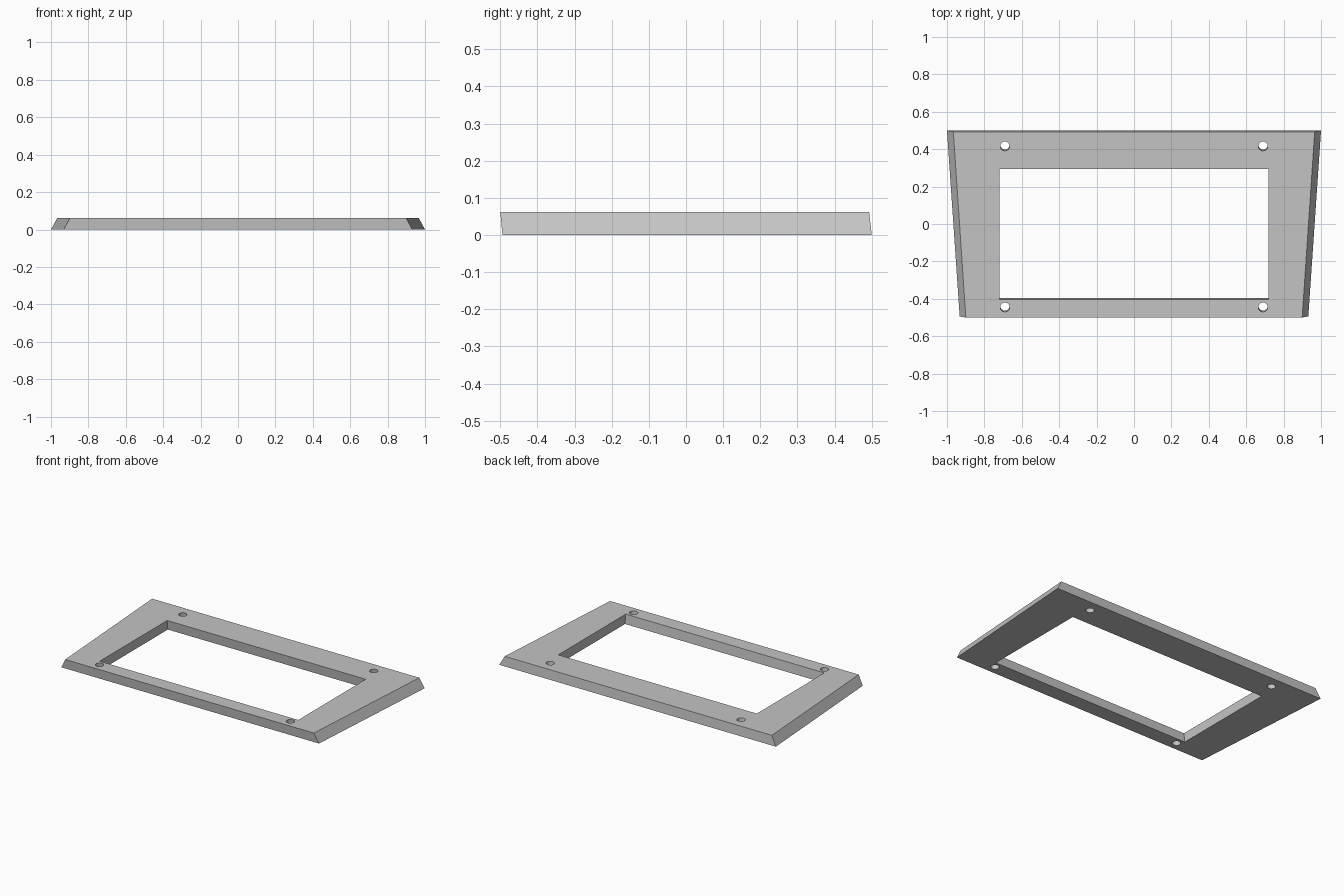
import bpy, bmesh, math

if "Cube" in bpy.data.objects:
    bpy.data.objects.remove(bpy.data.objects["Cube"])

H = 0.062        # plate thickness
LEAN = -0.007    # every front/back wall and bore leans this far toward -y at the top

grey = bpy.data.materials.new("plain grey")
grey.diffuse_color = (0.55, 0.55, 0.55, 1)
grey.use_nodes = True
grey.node_tree.nodes["Principled BSDF"].inputs["Base Color"].default_value = grey.diffuse_color


def loft(name, bottom, top, z0=0.0, z1=H):
    """Solid between two matching outlines."""
    bm = bmesh.new()
    lo = [bm.verts.new((x, y, z0)) for x, y in bottom]
    hi = [bm.verts.new((x, y, z1)) for x, y in top]
    bm.faces.new(lo[::-1])
    bm.faces.new(hi)
    n = len(lo)
    for i in range(n):
        j = (i + 1) % n
        bm.faces.new((lo[i], lo[j], hi[j], hi[i]))
    bmesh.ops.recalc_face_normals(bm, faces=bm.faces)
    mesh = bpy.data.meshes.new(name)
    bm.to_mesh(mesh)
    bm.free()
    mesh.materials.append(grey)
    obj = bpy.data.objects.new(name, mesh)
    bpy.context.collection.objects.link(obj)
    return obj


def trapezoid(front, back, y0, y1):
    return [(-front, y0), (front, y0), (back, y1), (-back, y1)]


def cut(target, name, outline):
    """Leaning cut through the plate; the outline is given at z = 0."""
    shift = lambda z: [(x, y + LEAN * z / H) for x, y in outline]
    cutter = loft(name, shift(-0.05), shift(H + 0.05), -0.05, H + 0.05)
    cutter.hide_render = True
    cutter.hide_set(True)
    mod = target.modifiers.new(name, 'BOOLEAN')
    mod.operation = 'DIFFERENCE'
    mod.solver = 'EXACT'
    mod.object = cutter


# Tapered plate with sloping ends
frame = loft("bezel_frame",
             trapezoid(0.932, 1.0, -0.494, 0.5),
             trapezoid(0.899, 0.966, -0.5, 0.493))

# Rectangular window
cut(frame, "window_cutter", trapezoid(0.718, 0.718, -0.396, 0.301))

# Four screw holes
R = 0.025
for sx in (-1, 1):
    for y in (-0.438, 0.423):
        ring = [(sx * 0.69 + R * math.cos(a), y + R * math.sin(a))
                for a in (math.tau * i / 32 for i in range(32))]
        cut(frame, "screw_hole_cutter", ring)

# Apply the cuts and drop the cutters
bpy.context.view_layer.objects.active = frame
frame.select_set(True)
for mod in list(frame.modifiers):
    cutter = mod.object
    bpy.ops.object.modifier_apply(modifier=mod.name)
    bpy.data.objects.remove(cutter)
bpy.ops.object.shade_smooth_by_angle(angle=math.radians(30))
